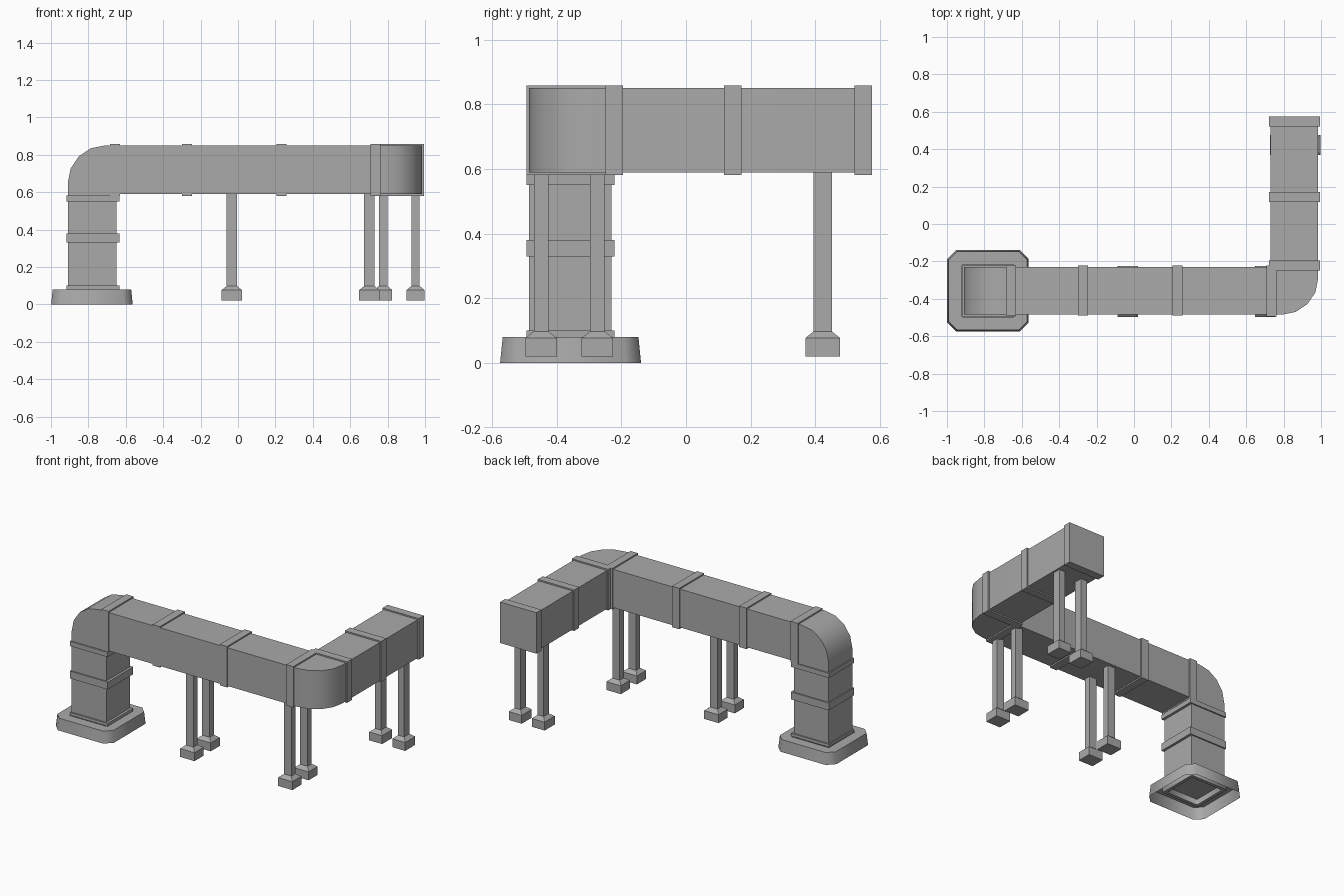
import bpy, bmesh, math

cube = bpy.data.objects.get("Cube")
if cube:
    bpy.data.objects.remove(cube, do_unlink=True)

# One flat grey for the whole duct
grey = bpy.data.materials.new("duct_grey")
grey.use_nodes = True
colour = (0.4, 0.4, 0.4, 1)
grey.diffuse_color = colour
grey.node_tree.nodes["Principled BSDF"].inputs["Base Color"].default_value = colour


def finish(name, bm, smooth=None):
    bmesh.ops.recalc_face_normals(bm, faces=bm.faces)
    mesh = bpy.data.meshes.new(name)
    bm.to_mesh(mesh)
    bm.free()
    mesh.materials.append(grey)
    if smooth:
        mesh.shade_smooth()
        mesh.set_sharp_from_angle(angle=math.radians(smooth))
    obj = bpy.data.objects.new(name, mesh)
    bpy.context.scene.collection.objects.link(obj)
    return obj


def box(name, x, y, z):
    bm = bmesh.new()
    bmesh.ops.create_cube(bm, size=1)
    for v in bm.verts:
        v.co = [(a + b) / 2 + c * (b - a) for (a, b), c in zip((x, y, z), v.co)]
    return finish(name, bm)


def prism(name, profile, place, lo, hi):
    """Extrude a 2D profile; place(u, v, depth) gives the 3D point."""
    bm = bmesh.new()
    ends = [[bm.verts.new(place(u, v, d)) for u, v in profile] for d in (lo, hi)]
    for ring in ends:
        bm.faces.new(ring)
    bridge(bm, *ends)
    return finish(name, bm, 40)


def bridge(bm, a, b):
    n = len(a)
    for i in range(n):
        bm.faces.new((a[i], a[(i + 1) % n], b[(i + 1) % n], b[i]))


def arc(cx, cy, rx, ry, start, end, steps=4):
    angles = [math.radians(start + (end - start) * i / steps) for i in range(steps + 1)]
    return [(cx + rx * math.cos(t), cy + ry * math.sin(t)) for t in angles]


# Duct extents
RISER_X, RUN_Y, ARM_X, RUN_Z = (-0.91, -0.65), (-0.485, -0.23), (0.73, 0.985), (0.59, 0.85)
GROW = 0.009


def wide(span, grow=GROW):
    return span[0] - grow, span[1] + grow


# Riser, upper elbow and long run as one bent profile
run = [(RISER_X[1], 0.08), (RISER_X[0], 0.08)]
run += arc(-0.71, 0.65, 0.2, 0.2, 180, 90)
run += [(ARM_X[0], RUN_Z[1]), (ARM_X[0], RUN_Z[0]), (RISER_X[1], RUN_Z[0])]
prism("riser_and_long_run", run, lambda u, v, d: (u, d, v), *RUN_Y)

# Rounded corner and short arm
arm = [(ARM_X[0], 0.56), (ARM_X[0], RUN_Y[0])]
arm += arc(0.79, -0.29, 0.195, 0.195, -90, 0)
arm += [(ARM_X[1], 0.56)]
prism("corner_and_short_arm", arm, lambda u, v, d: (u, v, d), *RUN_Z)

# Collars around each duct section
for i, (lo, hi) in enumerate([(0.05, 0.1), (0.33, 0.38), (0.55, 0.582)]):
    if i:
        box("riser_collar", (-0.918, -0.633), wide(RUN_Y), (lo, hi))
    else:
        box("riser_collar", (-0.918, -0.633), wide(RUN_Y), (0.08, hi))
for x in (-0.658, -0.272, 0.232, 0.735):
    front = GROW if x > 0.5 else 0.003
    box("run_collar", (x - 0.027, x + 0.027),
        (RUN_Y[0] - front, RUN_Y[1] + GROW), wide(RUN_Z))
for y in (-0.222, 0.144, 0.548):
    box("arm_collar", wide(ARM_X), (y - 0.027, y + 0.027), wide(RUN_Z))

# Open-bottomed base flange with chamfered corners and an inner socket
bm = bmesh.new()
rings = []
for half, cut, z in [(0.218, 0.048, 0), (0.21, 0.045, 0.08), (0.14, 0.004, 0.08),
                     (0.14, 0.004, 0.04), (0.118, 0.004, 0.04), (0.118, 0.004, 0.078)]:
    k = half - cut
    corners = [(half, -k), (half, k), (k, half), (-k, half),
               (-half, k), (-half, -k), (-k, -half), (k, -half)]
    rings.append([bm.verts.new((x - 0.781, y - 0.357, z)) for x, y in corners])
for a, b in zip(rings, rings[1:]):
    bridge(bm, a, b)
bm.faces.new(rings[-1])
finish("base_flange", bm, 50)


def leg(x, y, along_x):
    """Post on a flat-topped, sloped foot; the long side follows the duct."""
    long, short = 0.056, 0.045
    w, d = (long, short) if along_x else (short, long)
    box("support_post", (x - w / 2, x + w / 2), (y - d / 2, y + d / 2), (0.09, 0.6))
    bm = bmesh.new()
    loops = []
    for grow, z in [(0.026, 0.02), (0.026, 0.077), (0, 0.098)]:
        a, b = w / 2 + grow, d / 2 + grow
        loops.append([bm.verts.new((x + sx * a, y + sy * b, z))
                      for sx, sy in ((-1, -1), (1, -1), (1, 1), (-1, 1))])
    bridge(bm, loops[0], loops[1])
    bridge(bm, loops[1], loops[2])
    bm.faces.new(loops[0])
    bm.faces.new(loops[2])
    finish("support_foot", bm)


# Support legs in pairs under the run and the arm
for x in (-0.033, 0.702):
    for y in (-0.448, -0.274):
        leg(x, y, True)
for x in (0.776, 0.949):
    leg(x, 0.423, False)
